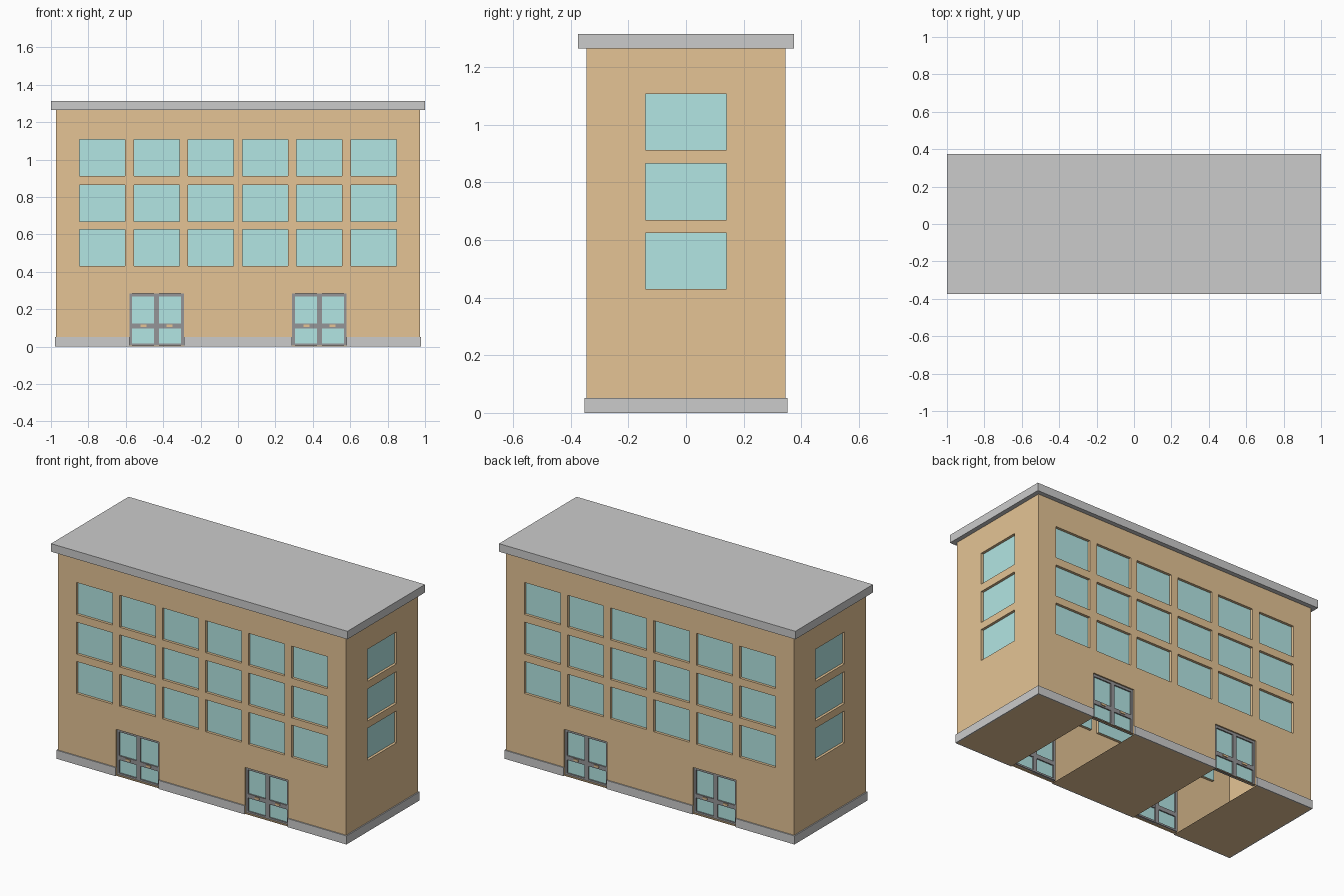
import bpy, bmesh
from math import pi
from mathutils import Matrix, Vector

if "Cube" in bpy.data.objects:
    bpy.data.objects.remove(bpy.data.objects["Cube"])

WX, WY, WZ = 0.972, 0.346, 1.265       # wall half-width, half-depth, height
PL, PH = 0.007, 0.052                  # plinth projection and height
REC = 0.016                            # recess of windows and doors
D0, D1, DZ0, DZ1 = 0.29, 0.58, 0.006, 0.283
ROWS = [(0.43, 0.625), (0.67, 0.865), (0.912, 1.107)]
DOORS = [(-D1, -D0), (D0, D1)]


def mat(name, rgb):
    m = bpy.data.materials.new(name)
    m.diffuse_color = (*rgb, 1)
    m.use_nodes = True
    m.node_tree.nodes["Principled BSDF"].inputs["Base Color"].default_value = m.diffuse_color
    return m


BRICK = mat("orange_wall", (0.78, 0.55, 0.30))
GLASS = mat("teal_glass", (0.45, 0.79, 0.77))
DARK = mat("dark_frame", (0.30, 0.30, 0.31))


def finish(bm, name, material=None):
    bmesh.ops.remove_doubles(bm, verts=bm.verts, dist=1e-5)
    me = bpy.data.meshes.new(name)
    bm.to_mesh(me)
    bm.free()
    ob = bpy.data.objects.new(name, me)
    bpy.context.collection.objects.link(ob)
    if material:
        me.materials.append(material)
    return ob


def quad(bm, pts):
    bm.faces.new([bm.verts.new(p) for p in pts])


def box(bm, x0, x1, y0, y1, z0, z1, rot=Matrix()):
    m = rot @ Matrix.Translation(((x0 + x1) / 2, (y0 + y1) / 2, (z0 + z1) / 2))
    bmesh.ops.create_cube(bm, size=1, matrix=m @ Matrix.Diagonal((x1 - x0, y1 - y0, z1 - z0, 1)))


def facade(walls, glass, rot, half_u, half_d, holes):
    """Thin wall with recessed openings, each closed by a pane."""
    def p(u, z, d=0):
        return rot @ Vector((u, d - half_d, z))
    us = sorted({-half_u, half_u, *(h[0] for h in holes), *(h[1] for h in holes)})
    zs = sorted({0, WZ, *(h[2] for h in holes), *(h[3] for h in holes)})
    for a, b in zip(us, us[1:]):
        for c, d in zip(zs, zs[1:]):
            u, z = (a + b) / 2, (c + d) / 2
            if not any(h[0] < u < h[1] and h[2] < z < h[3] for h in holes):
                quad(walls, [p(a, c), p(b, c), p(b, d), p(a, d)])
    for a, b, c, d in holes:
        ring = [(a, c), (b, c), (b, d), (a, d)]
        for s, t in zip(ring, ring[1:] + ring[:1]):
            quad(walls, [p(*s), p(*t), p(*t, REC), p(*s, REC)])
        quad(glass, [p(*s, REC) for s in ring])


walls, glass, plinth, frames, handles = [bmesh.new() for _ in range(5)]

# Opening layouts
long_holes = [(c - 0.1215, c + 0.1215, *r)
              for c in (-0.726, -0.4345, -0.146, 0.146, 0.4345, 0.726) for r in ROWS]
long_holes += [(a, b, DZ0, DZ1) for a, b in DOORS]
side_holes = [(-0.141, 0.141, *r) for r in ROWS]

for k in (0, 2):
    # Front and back walls, plinth pieces between the doors
    rot = Matrix.Rotation(k * pi / 2, 4, 'Z')
    facade(walls, glass, rot, WX, WY, long_holes)
    for a, b in ((-WX - PL, -D1), (-D0, D0), (D1, WX + PL)):
        box(plinth, a, b, -WY - PL, -WY, 0, PH, rot)
    # Door frames: outer rails, centre post, push bar and handles
    y = -WY + REC
    for a, b in DOORS:
        m = (a + b) / 2
        for x0, x1 in ((a, a + 0.014), (m - 0.013, m + 0.013), (b - 0.014, b)):
            box(frames, x0, x1, y - 0.008, y + 0.008, DZ0, DZ1, rot)
        for z0, z1 in ((DZ0, 0.017), (0.097, 0.123), (0.268, DZ1)):
            box(frames, a, b, y - 0.0075, y + 0.0075, z0, z1, rot)
        for s in (-1, 1):
            h = m + s * 0.069
            box(handles, h - 0.016, h + 0.016, y - 0.012, y - 0.007, 0.106, 0.117, rot)
    # Side walls and plinth
    rot = Matrix.Rotation((k + 1) * pi / 2, 4, 'Z')
    facade(walls, glass, rot, WY, WX, side_holes)
    box(plinth, -WY, WY, -WX - PL, -WX, 0, PH, rot)

finish(walls, "walls", BRICK)
finish(glass, "window_and_door_glass", GLASS)
finish(plinth, "plinth")
finish(frames, "door_frames", DARK)
finish(handles, "door_handles", BRICK)

# Floor plates, open between facing doors
floor = bmesh.new()
for a, b in ((-WX, -D1), (-D0, D0), (D1, WX)):
    quad(floor, [(a, -WY, 0), (a, WY, 0), (b, WY, 0), (b, -WY, 0)])
finish(floor, "floor", BRICK)

# Flat roof slab
roof = bmesh.new()
box(roof, -1, 1, -0.374, 0.374, WZ, 1.314)
finish(roof, "roof_slab")
